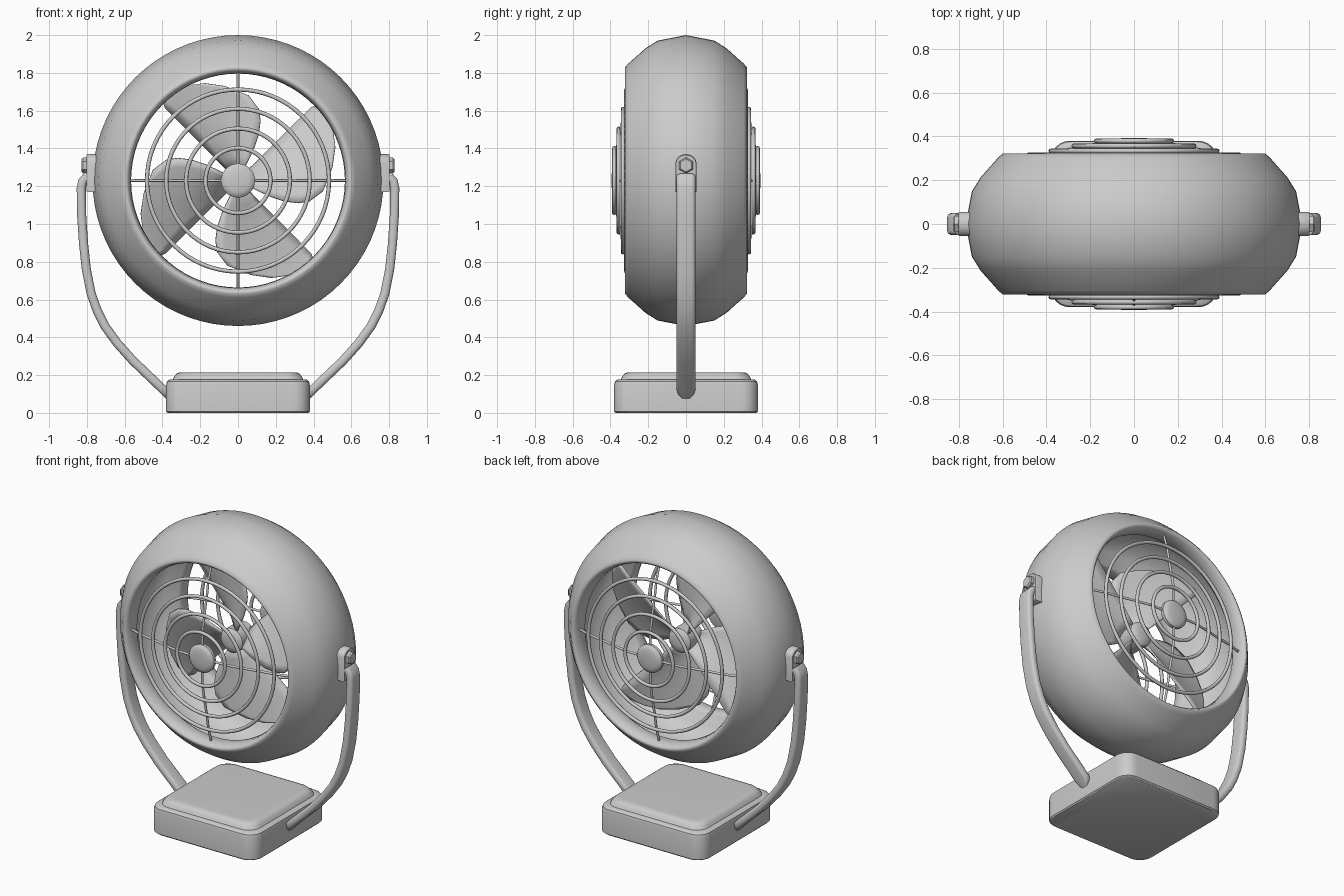
import bpy, bmesh
from math import sin, cos, pi, radians
from mathutils import Vector

if "Cube" in bpy.data.objects:
    bpy.data.objects.remove(bpy.data.objects["Cube"])

CZ = 1.23  # height of the fan axis


def finish(name, bm, angle=40):
    bmesh.ops.recalc_face_normals(bm, faces=bm.faces)
    me = bpy.data.meshes.new(name)
    bm.to_mesh(me)
    bm.free()
    ob = bpy.data.objects.new(name, me)
    bpy.context.collection.objects.link(ob)
    bpy.ops.object.select_all(action='DESELECT')
    ob.select_set(True)
    bpy.context.view_layer.objects.active = ob
    bpy.ops.object.shade_smooth_by_angle(angle=radians(angle))
    return ob


def loft(name, rings, loop=False, caps=True, angle=40):
    """Bridge a series of closed rings of points."""
    bm = bmesh.new()
    vs = [[bm.verts.new(p) for p in r] for r in rings]
    n = len(vs[0])
    for i in range(len(vs) if loop else len(vs) - 1):
        a, b = vs[i], vs[(i + 1) % len(vs)]
        for j in range(n):
            k = (j + 1) % n
            bm.faces.new((a[j], a[k], b[k], b[j]))
    if caps and not loop:
        bm.faces.new(vs[0])
        bm.faces.new(vs[-1])
    return finish(name, bm, angle)


def lathe(name, profile, seg=64, loop=False, angle=40):
    """Turn (y, r) points about the fan axis."""
    rings = [[(r * cos(2 * pi * j / seg), y, CZ + r * sin(2 * pi * j / seg))
              for j in range(seg)] for y, r in profile]
    return loft(name, rings, loop, angle=angle)


def rounded_rect(a, b, rad, n=4):
    pts = []
    for q, (sx, sy) in enumerate(((1, 1), (-1, 1), (-1, -1), (1, -1))):
        for i in range(n + 1):
            t = pi / 2 * (q + i / n)
            pts.append((sx * (a - rad) + rad * cos(t), sy * (b - rad) + rad * sin(t)))
    return pts


def sweep_xz(name, path, section):
    """Sweep a (thickness, y) section along a path in the xz plane, rounding its start."""
    rings = []
    for i, p in enumerate(path):
        a, b = Vector(path[max(i - 1, 0)]), Vector(path[min(i + 1, len(path) - 1)])
        t = (b - a).normalized()
        w = (.55, .85)[i] if i < 2 else 1
        rings.append([(p[0] + t.y * u, v * w, p[1] - t.x * u) for u, v in section])
    return loft(name, rings, angle=60)


# Housing: hollow rounded shell with wide rolled lips
half = [(.15, .741), (.215, .70), (.265, .655), (.305, .62), (.322, .60),
        (.322, .588), (.308, .577), (.28, .569), (.23, .566), (.21, .58), (.19, .655),
        (.12, .705)]
prof = [(0, .77)] + half + [(0, .735)] + [(-y, r) for y, r in reversed(half)]
lathe("housing", prof, 72, loop=True, angle=60)

# Grilles: rings, cross spokes and centre disc, front and back
spoke = [(0, .368), (.17, .366), (.28, .345), (.38, .322), (.48, .305), (.575, .275)]
for side, s in (("front", -1), ("back", 1)):
    for i, (r, y) in enumerate(((.172, .380), (.275, .357), (.38, .334), (.482, .316))):
        ring = [(s * y + .011 * cos(k * pi / 4), r + .011 * sin(k * pi / 4)) for k in range(8)]
        lathe(f"{side}_grille_ring_{i + 1}", ring, 64, loop=True, angle=60)
    for i in range(4):
        ca, sa = cos(i * pi / 2), sin(i * pi / 2)
        rings = []
        for r, y in spoke:
            ring = []
            for k in range(6):
                u, v = .008 * cos(k * pi / 3), .008 * sin(k * pi / 3)
                ring.append((r * ca - u * sa, s * (y + v), CZ + r * sa + u * ca))
            rings.append(ring)
        loft(f"{side}_grille_spoke_{i + 1}", rings, angle=65)
    lathe(f"{side}_grille_disc", [(s * y, r) for y, r in
          ((.35, .08), (.355, .09), (.375, .09), (.386, .08), (.392, .06), (.394, .02))], 32)

# Motor hub
lathe("fan_hub", [(-.085, .03), (-.08, .06), (-.065, .078), (.065, .078), (.08, .06), (.085, .03)], 32)

# Blades: (radius, rounded-edge angle, straight-edge angle)
stations = [(.06, -27, 45), (.134, -27, 45), (.2, -26, 45), (.27, -24, 45), (.34, -20.5, 45),
            (.395, -16, 45), (.454, -7, 45), (.505, 8, 45), (.545, 19, 45),
            (.57, 28, 44), (.59, 36, 42)]
for i in range(4):
    bm = bmesh.new()
    rows = []
    for r, a0, a1 in stations:
        row = []
        for k in range(9):
            deg = a0 + (a1 - a0) * k / 8
            t = (deg - 9) / 36
            a = radians(deg + 90 * i)
            y = .1 * min(1, .5 + r) * t - .02 * (1 - t * t)
            row.append(bm.verts.new((r * cos(a), y, CZ + r * sin(a))))
        rows.append(row)
    for p, q in zip(rows, rows[1:]):
        for k in range(8):
            bm.faces.new((p[k], p[k + 1], q[k + 1], q[k]))
    ob = finish(f"fan_blade_{i + 1}", bm)
    mod = ob.modifiers.new("thickness", 'SOLIDIFY')
    mod.thickness = .01
    mod.offset = 0

# Base: rounded box with a raised top tier
levels = [(0, .372), (.008, .38), (.15, .38), (.167, .376), (.177, .362), (.178, .345),
          (.195, .336), (.208, .325), (.214, .31), (.215, .29)]
loft("base", [[(x, y, z) for x, y in rounded_rect(w, w, .085, 6)] for z, w in levels], angle=40)

# Yoke arms, pivot plates and hex bolts on both sides
arm = [(.365, .092), (.38, .107), (.40, .127), (.455, .18), (.555, .275), (.64, .37), (.705, .46),
       (.745, .54), (.777, .63), (.803, .76), (.818, .90), (.828, 1.05), (.83, 1.19),
       (.823, 1.225), (.80, 1.25)]
for side, s in (("left", -1), ("right", 1)):
    sweep_xz(f"{side}_yoke_arm", [(s * x, z) for x, z in arm], rounded_rect(.024, .05, .02))
    # plate with a rounded top
    outline = [(-.055, 1.17), (.055, 1.17)] + [
        (.055 * cos(pi * k / 8), 1.325 + .045 * sin(pi * k / 8)) for k in range(9)]
    loft(f"{side}_pivot_plate", [[(s * x, y * f, 1.27 + (z - 1.27) * f) for y, z in outline]
         for x, f in ((.73, 1), (.797, 1), (.803, .95))])
    loft(f"{side}_pivot_bolt", [[(s * x, r * sin(k * pi / 3), 1.31 + r * cos(k * pi / 3))
         for k in range(6)] for x, r in ((.79, .042), (.82, .042), (.828, .034))], angle=25)
